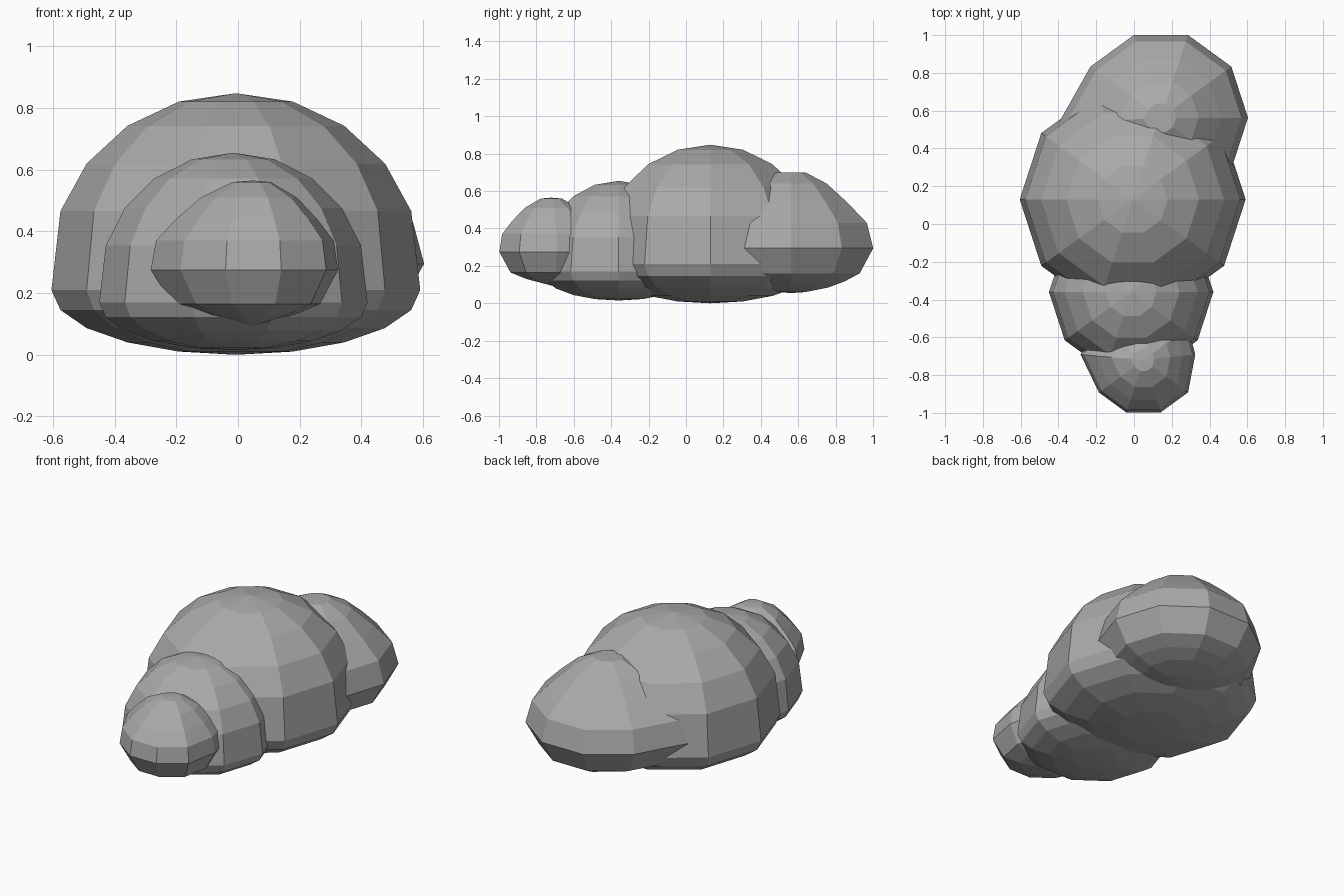
import bpy
import bmesh
from math import sin, cos, pi

cube = bpy.data.objects.get("Cube")
if cube:
    bpy.data.objects.remove(cube)

SIDES = 10

grey = bpy.data.materials.new("stone_grey")
grey.use_nodes = True
colour = (0.4, 0.4, 0.4, 1)
grey.diffuse_color = colour
grey.node_tree.nodes["Principled BSDF"].inputs["Base Color"].default_value = colour


def dome_profile(radius, middle, height, rim, base):
    """Rounded upper half above a shallow, flattened underside."""
    rings = []
    for k in range(1, 10):
        a = pi * k / 10
        if k < 5:
            z = middle + height * cos(a)
        else:
            z = rim + (rim - base) * cos(a)
        rings.append((radius * sin(a), z))
    return rings


def puff(name, x, y, top, rings, base, right=(1, 0), left=(1, 0)):
    """Ten-sided lump; right and left adjust the outermost meridians
    with an x scale and a y shift as a share of the ring radius."""
    bm = bmesh.new()
    loops = []
    for r, z in rings:
        loop = []
        for i in range(SIDES):
            a = 2 * pi * i / SIDES
            sx, dy = right if i == 0 else left if i == SIDES // 2 else (1, 0)
            loop.append(bm.verts.new((x + r * cos(a) * sx, y + r * (sin(a) + dy), z)))
        loops.append(loop)
    crown = bm.verts.new((x, y, top))
    foot = bm.verts.new((x, y, base))
    for i in range(SIDES):
        j = (i + 1) % SIDES
        bm.faces.new((crown, loops[0][i], loops[0][j]))
        bm.faces.new((foot, loops[-1][j], loops[-1][i]))
        for upper, lower in zip(loops, loops[1:]):
            bm.faces.new((upper[i], lower[i], lower[j], upper[j]))
    bmesh.ops.recalc_face_normals(bm, faces=bm.faces)
    mesh = bpy.data.meshes.new(name)
    bm.to_mesh(mesh)
    bm.free()
    mesh.materials.append(grey)
    ob = bpy.data.objects.new(name, mesh)
    bpy.context.collection.objects.link(ob)
    return ob


# Large central lump
puff("main_lump", -0.007, 0.13, 0.848,
     dome_profile(0.598, 0.295, 0.553, 0.21, 0.0), 0.0)

# Middle lump in front of it
puff("middle_lump", -0.015, -0.36, 0.655,
     dome_profile(0.435, 0.22, 0.435, 0.17, 0.015), 0.015)

# Small front lump
front_rings = [(0.06, 0.56), (0.15, 0.51), (0.22, 0.44), (0.277, 0.37),
               (0.292, 0.275), (0.23, 0.165), (0.14, 0.13)]
puff("front_lump", 0.05, -0.72, 0.565, front_rings, 0.095,
     right=(0.94, 0.1), left=(1.14, 0.1))

# Rear lump, set off to one side
rear_rings = [(0.08, 0.70), (0.2, 0.64), (0.32, 0.535), (0.425, 0.43),
              (0.461, 0.295), (0.385, 0.16), (0.3, 0.117), (0.21, 0.085), (0.08, 0.06)]
puff("rear_lump", 0.1425, 0.5625, 0.70, rear_rings, 0.055,
     left=(1.18, -0.07))
